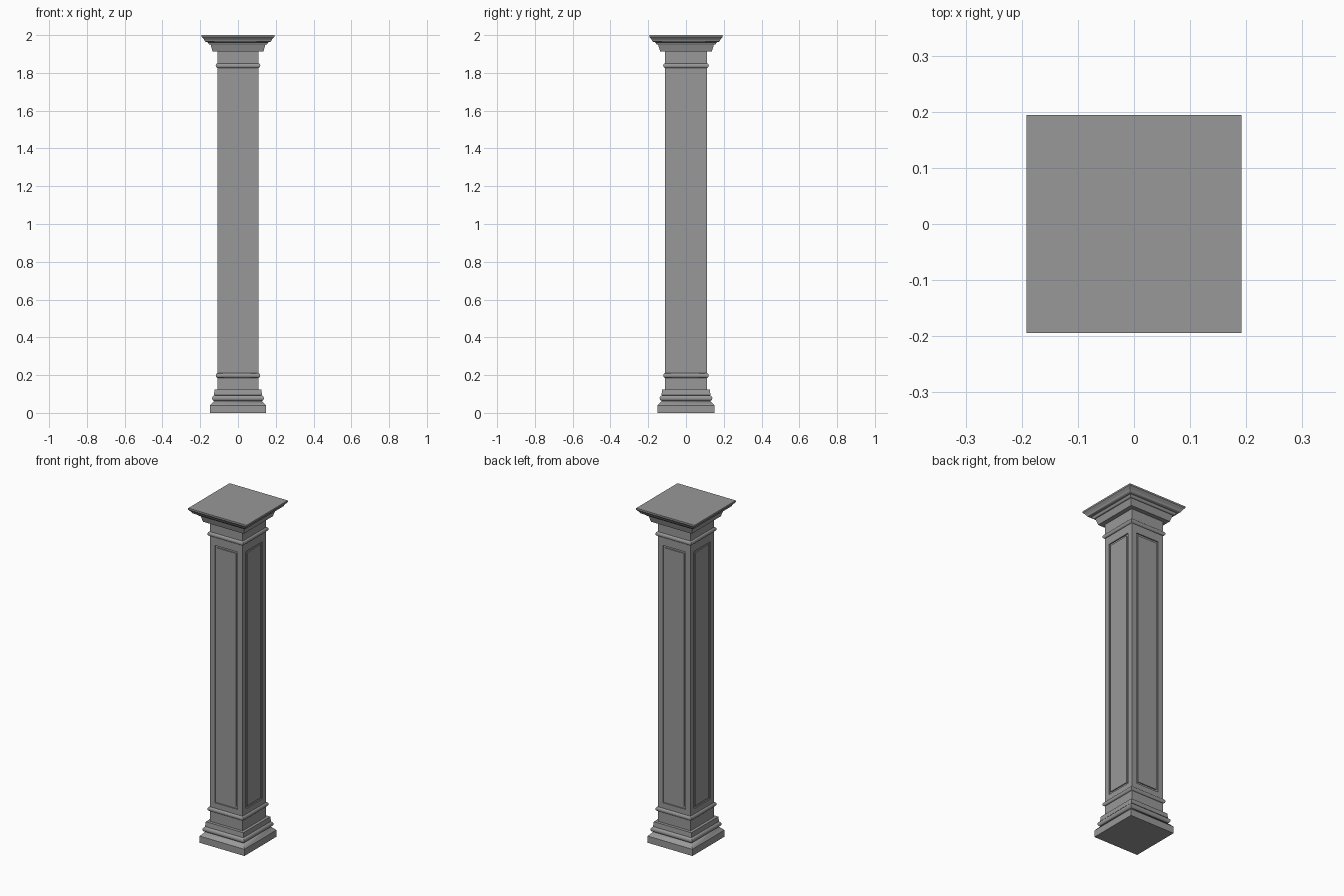
import bpy, bmesh, math

if "Cube" in bpy.data.objects:
    bpy.data.objects.remove(bpy.data.objects["Cube"])

DY = 0.0025  # column is a touch deeper than wide

# Dark grey stone
stone = bpy.data.materials.new("stone")
stone.diffuse_color = (0.315, 0.315, 0.315, 1)
stone.use_nodes = True
stone.node_tree.nodes["Principled BSDF"].inputs["Base Color"].default_value = stone.diffuse_color


def finish(name, bm):
    bmesh.ops.recalc_face_normals(bm, faces=bm.faces)
    me = bpy.data.meshes.new(name)
    bm.to_mesh(me)
    bm.free()
    me.materials.append(stone)
    ob = bpy.data.objects.new(name, me)
    bpy.context.collection.objects.link(ob)
    bpy.ops.object.select_all(action='DESELECT')
    ob.select_set(True)
    bpy.context.view_layer.objects.active = ob
    bpy.ops.object.shade_smooth_by_angle(angle=math.radians(35))
    return ob


def square_loft(profile):
    """Sweep a (half width, height) profile around a square, mitred at the corners."""
    bm = bmesh.new()
    rings = [[bm.verts.new((sx * r, sy * (r + DY), z))
              for sx, sy in ((-1, -1), (1, -1), (1, 1), (-1, 1))] for r, z in profile]
    for a, b in zip(rings, rings[1:]):
        for i in range(4):
            j = (i + 1) % 4
            bm.faces.new((a[i], a[j], b[j], b[i]))
    bm.faces.new(rings[0][::-1])
    bm.faces.new(rings[-1])
    bmesh.ops.recalc_face_normals(bm, faces=bm.faces)
    return bm


def arc(r, z, rx, rz, a0, a1, n=8):
    """Elliptical arc as profile points, angles in degrees."""
    return [(r + rx * math.cos(math.radians(a0 + (a1 - a0) * i / n)),
             z + rz * math.sin(math.radians(a0 + (a1 - a0) * i / n))) for i in range(n + 1)]


# Base: plinth, slope, rounded moulding and upper step
base = [(0.148, 0), (0.148, 0.04), (0.128, 0.061)]
base += arc(0.123, 0.078, 0.014, 0.015, -90, 90)
base += [(0.127, 0.095), (0.124, 0.123), (0.106, 0.124)]
finish("base", square_loft(base))

# Shaft with a straight-walled groove framing a panel on each side
bm = square_loft([(0.108, 0.11), (0.108, 0.21), (0.108, 1.81), (0.108, 1.93)])
panels = [f for f in bm.faces if abs(f.normal.z) < 0.1 and f.calc_area() > 0.2]
for width, depth in ((0.033, 0), (0, -0.007), (0.012, 0), (0, 0.006)):
    bmesh.ops.inset_individual(bm, faces=panels, thickness=width, depth=depth,
                               use_even_offset=True)
finish("shaft", bm)

# Rounded collars near both ends of the shaft
for name, z in (("lower_collar", 0.198), ("upper_collar", 1.838)):
    finish(name, square_loft([(0.1, z - 0.013)] + arc(0.106, z, 0.012, 0.013, -90, 90)
                             + [(0.1, z + 0.013)]))

# Capital: flared neck, stepped mouldings and flat top slab
capital = [(0.106, 1.912), (0.134, 1.912), (0.145, 1.949)]
capital += arc(0.147, 1.957, 0.009, 0.008, -90, 0, 4)
capital += [(0.158, 1.96)]
capital += arc(0.160, 1.973, 0.018, 0.011, -90, 0, 6)
capital += [(0.181, 1.978), (0.187, 1.984), (0.192, 1.990), (0.192, 2.0)]
finish("capital", square_loft(capital))
